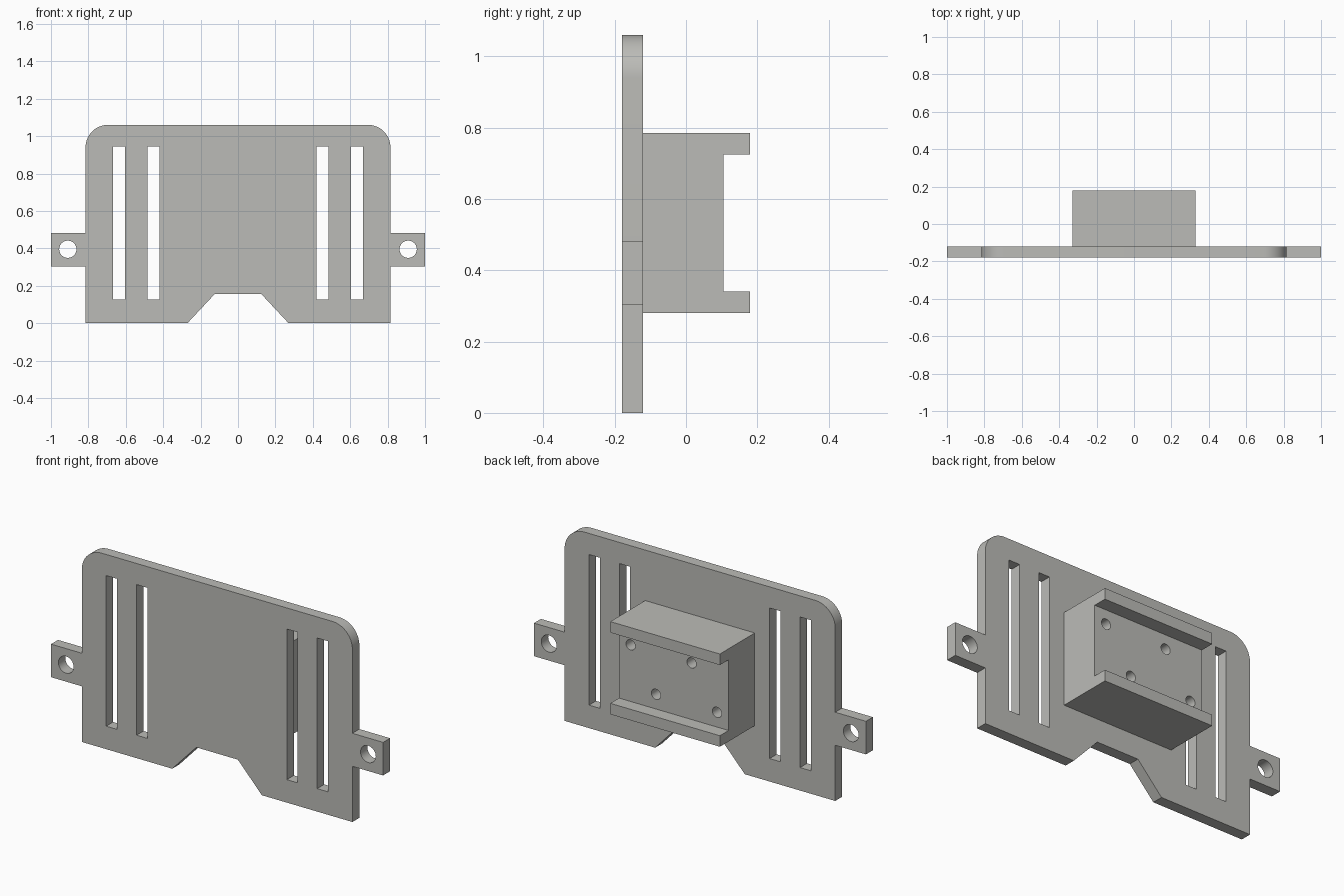
import bpy, bmesh, math

if "Cube" in bpy.data.objects:
    bpy.data.objects.remove(bpy.data.objects["Cube"])

grey = bpy.data.materials.new("light_grey")
grey.diffuse_color = (0.50, 0.50, 0.475, 1)
grey.use_nodes = True
grey.node_tree.nodes["Principled BSDF"].inputs["Base Color"].default_value = grey.diffuse_color


def prism(name, points, start, end, axis="y"):
    """Extrude a closed profile: (x, z) points along y, or (y, z) points along x."""
    def place(p, t):
        return (p[0], t, p[1]) if axis == "y" else (t, p[0], p[1])
    bm = bmesh.new()
    face = bm.faces.new([bm.verts.new(place(p, start)) for p in points])
    top = bmesh.ops.extrude_face_region(bm, geom=[face])["geom"]
    step = (0, end - start, 0) if axis == "y" else (end - start, 0, 0)
    bmesh.ops.translate(bm, vec=step, verts=[v for v in top if isinstance(v, bmesh.types.BMVert)])
    bmesh.ops.recalc_face_normals(bm, faces=bm.faces)
    mesh = bpy.data.meshes.new(name)
    bm.to_mesh(mesh)
    bm.free()
    mesh.materials.append(grey)
    obj = bpy.data.objects.new(name, mesh)
    bpy.context.collection.objects.link(obj)
    return obj


def arc(cx, cz, r, a0, a1, n):
    return [(cx + r * math.cos(math.radians(a0 + (a1 - a0) * i / n)),
             cz + r * math.sin(math.radians(a0 + (a1 - a0) * i / n))) for i in range(n + 1)]


def rect(x0, x1, z0, z1):
    return [(x0, z0), (x1, z0), (x1, z1), (x0, z1)]


def circle(cx, cz, r):
    return arc(cx, cz, r, 0, 360, 32)[:-1]


def cut(obj, cutters):
    """Subtract the cutters, then delete them and smooth the round walls."""
    for c in cutters:
        c.hide_render = True
        mod = obj.modifiers.new("cut", "BOOLEAN")
        mod.operation, mod.solver, mod.object = "DIFFERENCE", "EXACT", c
    bpy.context.view_layer.update()
    graph = bpy.context.evaluated_depsgraph_get()
    mesh = bpy.data.meshes.new_from_object(obj.evaluated_get(graph))
    obj.modifiers.clear()
    obj.data = mesh
    for c in cutters:
        bpy.data.objects.remove(c)
    bpy.ops.object.select_all(action="DESELECT")
    obj.select_set(True)
    bpy.context.view_layer.objects.active = obj
    bpy.ops.object.shade_smooth_by_angle(angle=math.radians(30))


# Plate outline: notch, side tab and rounded top corner, mirrored to the left
FRONT, BACK = -0.18, -0.12
half = [(0.125, 0.155), (0.27, 0), (0.815, 0), (0.815, 0.303), (1, 0.303), (1, 0.483),
        (0.815, 0.483)] + arc(0.695, 0.94, 0.12, 0, 90, 16)
plate = prism("mounting_plate", half + [(-x, z) for x, z in reversed(half)], FRONT, BACK)

# Strap slots and tab screw holes
cutters = []
for s in (-1, 1):
    for x0, x1 in ((0.42, 0.485), (0.603, 0.668)):
        cutters.append(prism("slot_cutter", rect(s * x0, s * x1, 0.125, 0.945), -0.3, 0))
    cutters.append(prism("tab_hole_cutter", circle(s * 0.91, 0.395, 0.046), -0.3, 0))
cut(plate, cutters)

# Rear bracket: C-shaped side profile with a lip above and below
bracket = prism("rear_bracket",
                [(BACK, 0.28), (0.18, 0.28), (0.18, 0.34), (0.105, 0.34),
                 (0.105, 0.725), (0.18, 0.725), (0.18, 0.785), (BACK, 0.785)],
                -0.33, 0.33, axis="x")

# Four blind screw holes in the bracket's rear face
cut(bracket, [prism("screw_hole_cutter", circle(x, z, 0.028), -0.09, 0.15)
              for x, z in ((0.26, 0.648), (-0.107, 0.648), (0.107, 0.42), (-0.26, 0.42))])
